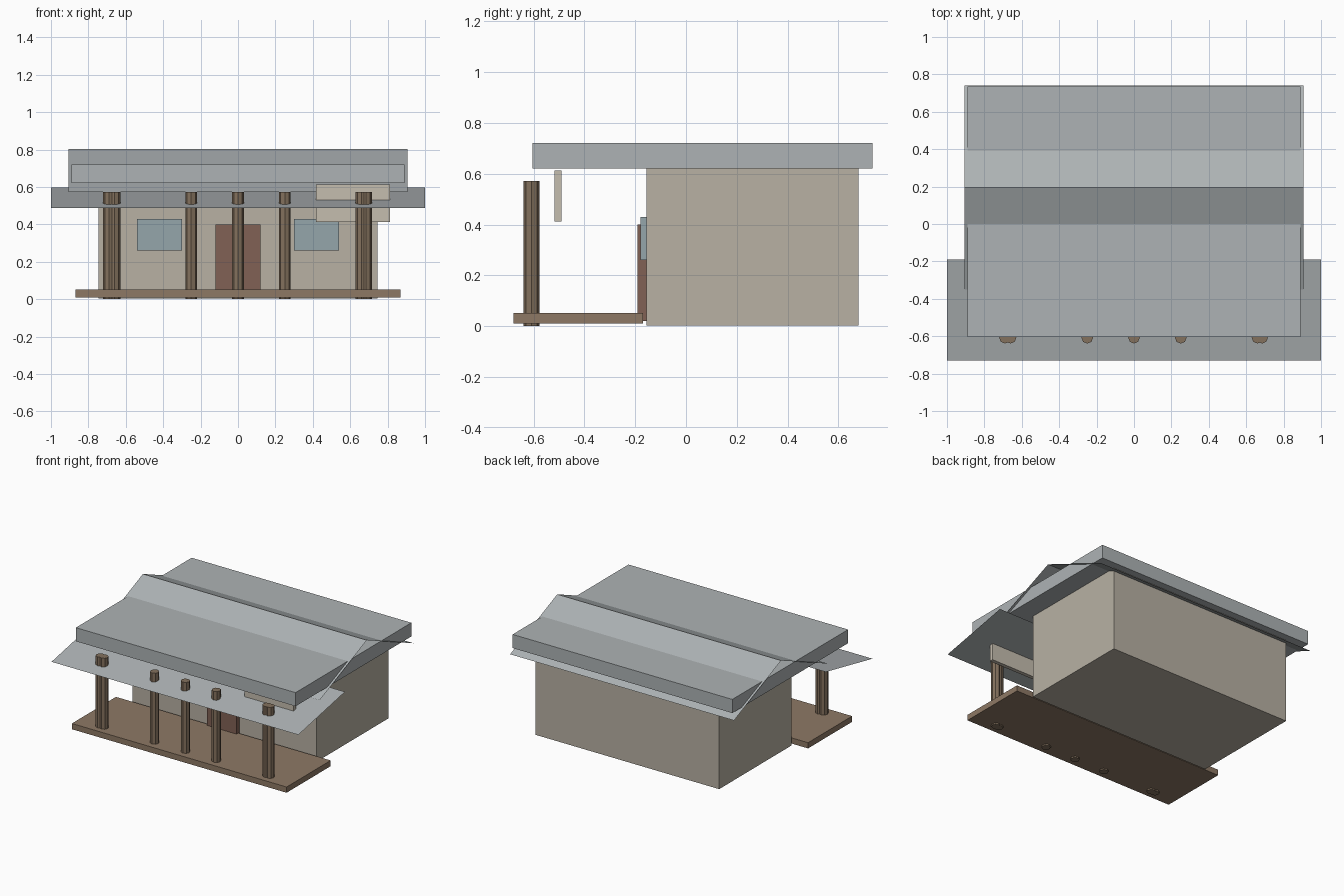
import bpy, bmesh
from math import radians

if "Cube" in bpy.data.objects:
    bpy.data.objects.remove(bpy.data.objects["Cube"])


def material(name, rgb):
    m = bpy.data.materials.new(name)
    m.diffuse_color = (*rgb, 1)
    m.use_nodes = True
    m.node_tree.nodes["Principled BSDF"].inputs["Base Color"].default_value = m.diffuse_color
    return m


WALL = material("plaster", (0.48, 0.44, 0.37))
WOOD = material("wood", (0.23, 0.165, 0.11))
DECK = material("deck_wood", (0.27, 0.19, 0.13))
ROOF = material("roof_grey", (0.42, 0.45, 0.46))
DOOR = material("door_red", (0.22, 0.12, 0.09))
GLASS = material("glass", (0.30, 0.38, 0.41))
BOARD = material("board", (0.56, 0.51, 0.43))


def finish(name, bm, mat):
    me = bpy.data.meshes.new(name)
    bm.to_mesh(me)
    bm.free()
    ob = bpy.data.objects.new(name, me)
    bpy.context.collection.objects.link(ob)
    me.materials.append(mat)
    return ob


def box(name, x, y, z, mat):
    bm = bmesh.new()
    bmesh.ops.create_cube(bm, size=1)
    for v in bm.verts:
        v.co = [(a + b) / 2 + c * (b - a) for (a, b), c in zip((x, y, z), v.co)]
    return finish(name, bm, mat)


def sheet(name, half_width, profile, mat):
    """Zero-thickness sheet: a (y, z) profile swept along x."""
    bm = bmesh.new()
    rows = [[bm.verts.new((sx * half_width, y, z)) for sx in (-1, 1)] for y, z in profile]
    for a, b in zip(rows, rows[1:]):
        bm.faces.new((a[0], a[1], b[1], b[0]))
    return finish(name, bm, mat)


def post(name, x, y, r, top):
    bpy.ops.mesh.primitive_cylinder_add(vertices=8, radius=r, depth=top,
                                        location=(x, y, top / 2))
    ob = bpy.context.object
    ob.name = name
    ob.data.materials.append(WOOD)


# House body and porch deck
box("house_walls", (-0.745, 0.745), (-0.155, 0.68), (0.003, 0.62), WALL)
box("porch_deck", (-0.87, 0.87), (-0.68, -0.17), (0.01, 0.052), DECK)

# Door and the two windows
box("front_door", (-0.12, 0.12), (-0.19, -0.15), (0.02, 0.40), DOOR)
for side, x in (("left", -0.42), ("right", 0.42)):
    box(side + "_window", (x - 0.12, x + 0.12), (-0.18, -0.15), (0.26, 0.43), GLASS)

# Roof: flat slab, gabled sheet and sloping porch sheet
box("roof_slab", (-0.89, 0.89), (-0.605, 0.735), (0.62, 0.72), ROOF)
sheet("gable_roof", 0.907, [(-0.35, 0.572), (0.195, 0.803), (0.74, 0.572)], ROOF)
sheet("porch_roof", 1.0, [(-0.73, 0.488), (-0.19, 0.597)], ROOF)

# Porch posts: singles in the middle, pairs at the ends
for i, x in enumerate((-0.69, -0.66, -0.25, 0, 0.25, 0.66, 0.685)):
    post(f"porch_post_{i + 1}", x, -0.608, 0.031, 0.572)

# Hanging board on the right
box("hanging_board", (0.417, 0.813), (-0.518, -0.49), (0.412, 0.612), BOARD)
